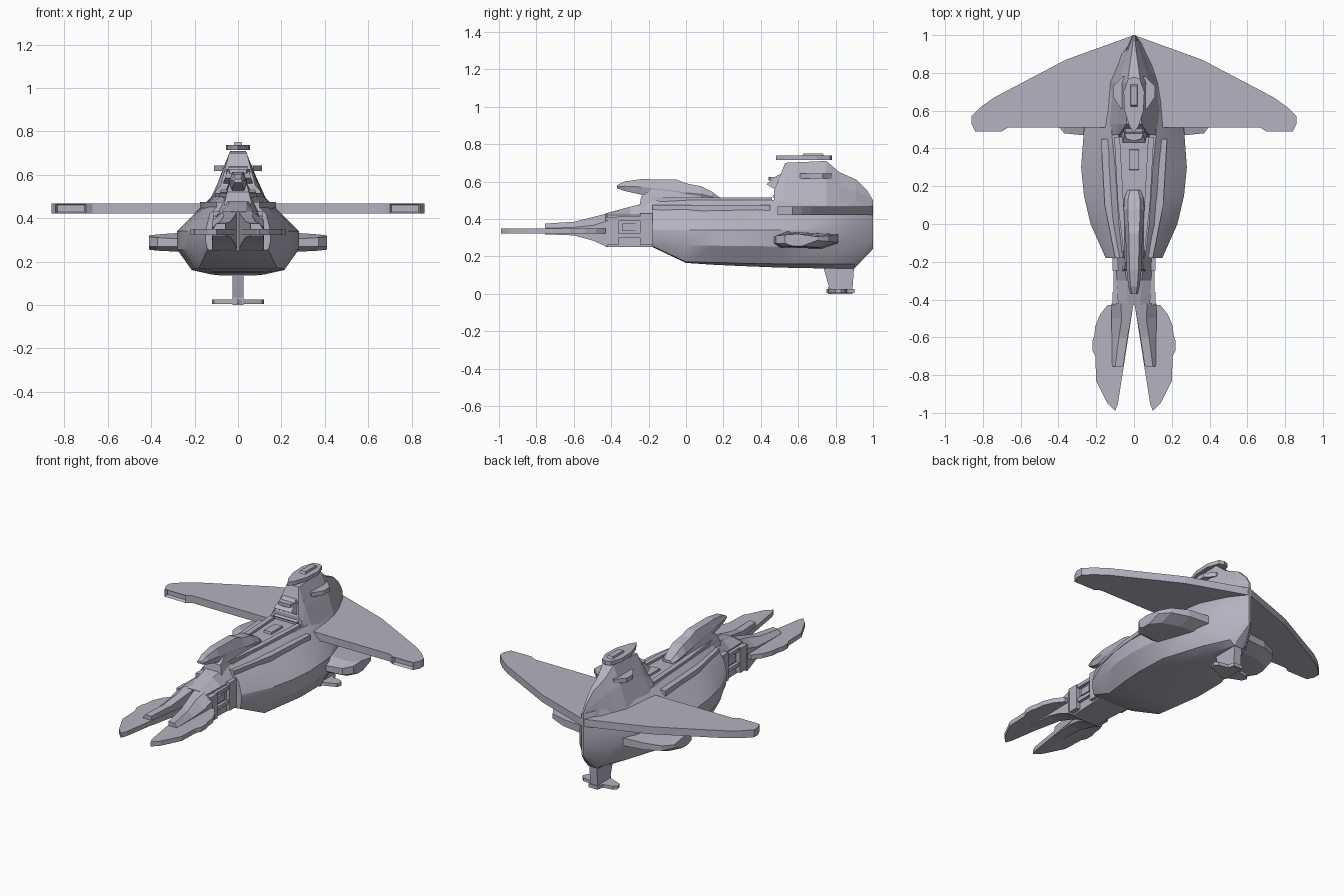
import bpy
import bmesh

cube = bpy.data.objects.get("Cube")
if cube:
    bpy.data.objects.remove(cube, do_unlink=True)

# One shared hull colour
grey = bpy.data.materials.new("lilac grey plating")
grey.use_nodes = True
colour = (0.46, 0.45, 0.52, 1)
grey.diffuse_color = colour
grey.node_tree.nodes["Principled BSDF"].inputs["Base Color"].default_value = colour


def finish(name, bm, smooth=False):
    """Turn a bmesh into an object with the plating colour."""
    bmesh.ops.recalc_face_normals(bm, faces=bm.faces)
    mesh = bpy.data.meshes.new(name)
    bm.to_mesh(mesh)
    bm.free()
    mesh.materials.append(grey)
    obj = bpy.data.objects.new(name, mesh)
    bpy.context.collection.objects.link(obj)
    if smooth:
        bpy.ops.object.select_all(action="DESELECT")
        obj.select_set(True)
        bpy.context.view_layer.objects.active = obj
        bpy.ops.object.shade_smooth_by_angle(angle=0.45)
    return obj


def skin(bm, rings):
    """Join closed rings of points into a capped skin."""
    loops = [[bm.verts.new(p) for p in ring] for ring in rings]
    count = len(loops[0])
    for a, b in zip(loops, loops[1:]):
        for i in range(count):
            j = (i + 1) % count
            bm.faces.new((a[i], a[j], b[j], b[i]))
    bm.faces.new(loops[0])
    bm.faces.new(loops[-1][::-1])


def loft(name, stations, smooth=False):
    """Symmetric loft along y; each station is y and the right half section, bottom to top."""
    bm = bmesh.new()
    rings = []
    for y, half in stations:
        ring = [(x, y, z) for x, z in half]
        ring += [(-x, y, z) for x, z in reversed(half)]
        rings.append(ring)
    skin(bm, rings)
    return finish(name, bm, smooth)


def slab(name, outline, low, high, sides=(1, -1), taper=1.0):
    """Flat plate from an xy outline, optionally mirrored, top scaled about its middle."""
    bm = bmesh.new()
    cx = sum(p[0] for p in outline) / len(outline)
    cy = sum(p[1] for p in outline) / len(outline)
    for s in sides:
        top = [(s * (cx + (x - cx) * taper), cy + (y - cy) * taper, high) for x, y in outline]
        skin(bm, [[(s * x, y, low) for x, y in outline], top])
    return finish(name, bm)


def both(half):
    """Mirror an outline whose ends lie at the centre line."""
    return half + [(-x, y) for x, y in reversed(half) if x > 0]


def rect(x0, x1, y0, y1):
    return [(x0, y0), (x1, y0), (x1, y1), (x0, y1)]


def side_plate(name, profile, width, top_width=None):
    """Centred solid from a yz side profile."""
    bm = bmesh.new()
    zs = [z for y, z in profile]
    low, high = min(zs), max(zs)

    def half(z):
        t = (z - low) / (high - low)
        return width + ((top_width or width) - width) * t
    skin(bm, [[(s * half(z), y, z) for y, z in profile] for s in (-1, 1)])
    return finish(name, bm)


# Main hull: y, keel z, keel width, chine z, chine width, beam, shoulder, deck width, deck z
hull = [
    (-.18, .25, .10, .255, .14, .15, .13, .06, .49),
    (0, .165, .12, .17, .18, .23, .17, .08, .5),
    (.15, .155, .12, .168, .2, .265, .19, .09, .5),
    (.3, .148, .12, .163, .215, .28, .2, .1, .5),
    (.5, .14, .12, .16, .21, .265, .2, .12, .5),
    (.75, .135, .07, .16, .13, .18, .16, .1, .5),
    (.9, .135, .03, .16, .06, .09, .085, .05, .5),
    (1, .24, .004, .25, .006, .008, .008, .005, .5),
]
loft("main_hull", [
    (y, [(kw, kz), (cw, cz), (beam, cz + .55 * (.33 - cz)), (beam, .34), (sh, .42), (dw, dz)])
    for y, kz, kw, cz, cw, beam, sh, dw, dz in hull], smooth=True)

# Deck rails and hatch
slab("shoulder_rail", [(.1, -.18), (.155, .1), (.175, .45), (.135, .45), (.115, .1), (.07, -.18)],
     .4, .475)
slab("deck_rail", [(.05, -.2), (.085, .1), (.105, .46), (.075, .46), (.055, .1), (.035, -.2)],
     .46, .515)
slab("deck_hatch", rect(-.03, .03, .28, .4), .48, .512, sides=(1,), taper=.85)

# Rear tower blending into the stern edge: y, base width, mid width, mid z, top width, top z
tower = [
    (.47, .15, .1, .53, .08, .55),
    (.53, .16, .085, .58, .04, .7),
    (.75, .14, .08, .6, .035, .71),
    (.82, .11, .06, .58, .025, .65),
    (.91, .065, .035, .55, .012, .61),
    (.97, .025, .015, .52, .006, .55),
    (1, .008, .006, .48, .004, .5),
]
loft("rear_tower", [(y, [(bw, .42), (mw, mz), (tw, tz)]) for y, bw, mw, mz, tw, tz in tower])

# Bridge at the front of the tower
side_plate("bridge", [(.5, .49), (.46, .52), (.49, .55), (.43, .585), (.45, .6),
                      (.49, .635), (.58, .65), (.6, .49)], .09, .04)
slab("bridge_brow", both([(0, .44), (.04, .45), (.07, .54), (.06, .6), (0, .6)]), .605, .625,
     sides=(1,))

# Tower cap, its slot box and side pods
slab("tower_cap", both([(0, .48), (.025, .52), (.05, .6), (.055, .7), (.03, .77), (0, .78)]),
     .715, .738, sides=(1,))
slab("cap_box", rect(-.02, .02, .62, .74), .735, .75, sides=(1,), taper=.85)
slab("tower_pod", [(.02, .6), (.07, .61), (.11, .67), (.11, .73), (.06, .78), (.02, .78)],
     .617, .643)

# Main wings with recessed ports on the tip leading edges
wing = both([(0, 1), (.36, .87), (.74, .67), (.81, .62), (.86, .57), (.86, .53), (.84, .49),
             (.7, .49), (.67, .51), (0, .51)])
wings = slab("main_wings", wing, .422, .467, sides=(1,))
bm = bmesh.new()
bm.from_mesh(wings.data)
ports = [f for f in bm.faces if f.normal.y < -.9 and abs(f.calc_center_median().x) > .7]
bmesh.ops.inset_individual(bm, faces=ports, thickness=.01, depth=-.02)
bm.to_mesh(wings.data)
bm.free()

# Lower side fins, thinner toward the tip
for s, side in ((1, "left"), (-1, "right")):
    bm = bmesh.new()
    skin(bm, [[(s * x, y, z) for y, z in [
        (front, .27), (front, low + .06), (front + .07, high), (back, high - .015),
        (back, low + .03), (back - .08, low), (front + .04, low)]]
        for x, front, back, low, high in [(.08, .47, .82, .24, .335), (.27, .47, .8, .245, .332),
                                          (.37, .48, .76, .25, .325), (.41, .53, .7, .255, .32)]])
    finish(side + "_lower_fin", bm)

# Keel strut with its foot
side_plate("keel_strut", [(.77, .02), (.755, .07), (.73, .16), (.9, .16), (.89, .02)], .025)
slab("keel_foot", both([(0, .75), (.035, .77), (.11, .8), (.12, .83), (.1, .85), (.04, .86),
                        (.03, .9), (0, .9)]), .005, .025, sides=(1,))
slab("foot_pad", rect(-.025, .025, .76, .89), 0, .035, sides=(1,))

# Neck and its side collars
loft("neck", [
    (y, [(w, .25), (w, .42), (tw, top)])
    for y, w, tw, top in [(-.43, .085, .035, .43), (-.3, .09, .04, .465), (-.15, .1, .06, .5)]])
for label, back, front, top in (("rear", -.17, -.245, .43), ("front", -.36, -.43, .41)):
    slab(label + "_neck_collar", rect(.07, .115, front, back), .26, top)
for label, z in (("lower", .3), ("upper", .39)):
    slab(label + "_neck_bar", rect(.07, .108, -.37, -.23), z, z + .022)
slab("neck_panel", rect(.08, .1, -.34, -.27), .335, .375)

# Forward arms: sloping beams split by a narrow notch
for s, side in ((1, "left"), (-1, "right")):
    bm = bmesh.new()
    skin(bm, [[(s * a, y, low), (s * b, y, low), (s * b, y, mid), (s * c, y, high), (s * a, y, high)]
              for y, a, b, c, low, mid, high in [
                  (-.42, .002, .12, .07, .25, .39, .43), (-.5, .016, .12, .065, .285, .365, .41),
                  (-.6, .034, .117, .08, .312, .355, .385), (-.755, .058, .115, .1, .318, .35, .375)]])
    finish(side + "_front_arm", bm)

# Scalloped blades around the arms
slab("front_blade", [(.004, -.43), (.14, -.43), (.18, -.48), (.205, -.54), (.21, -.59),
                     (.22, -.62), (.22, -.67), (.205, -.7), (.2, -.83), (.14, -.95), (.1, -.99),
                     (.085, -.95)], .322, .35)

# Dorsal gun pod on the deck
pod = [
    (-.37, .02, .565, .58), (-.33, .03, .55, .6), (-.24, .04, .53, .613), (-.05, .045, .49, .61),
    (0, .05, .49, .59), (.08, .055, .49, .575), (.14, .05, .49, .545), (.18, .035, .49, .515),
]
loft("dorsal_pod", [(y, [(w * .7, low), (w, (low + top) / 2), (w * .6, top)])
                    for y, w, low, top in pod])
side_plate("pod_pedestal", [(-.25, .46), (-.24, .52), (-.18, .56), (.05, .56), (.12, .48)],
           .065, .04)
